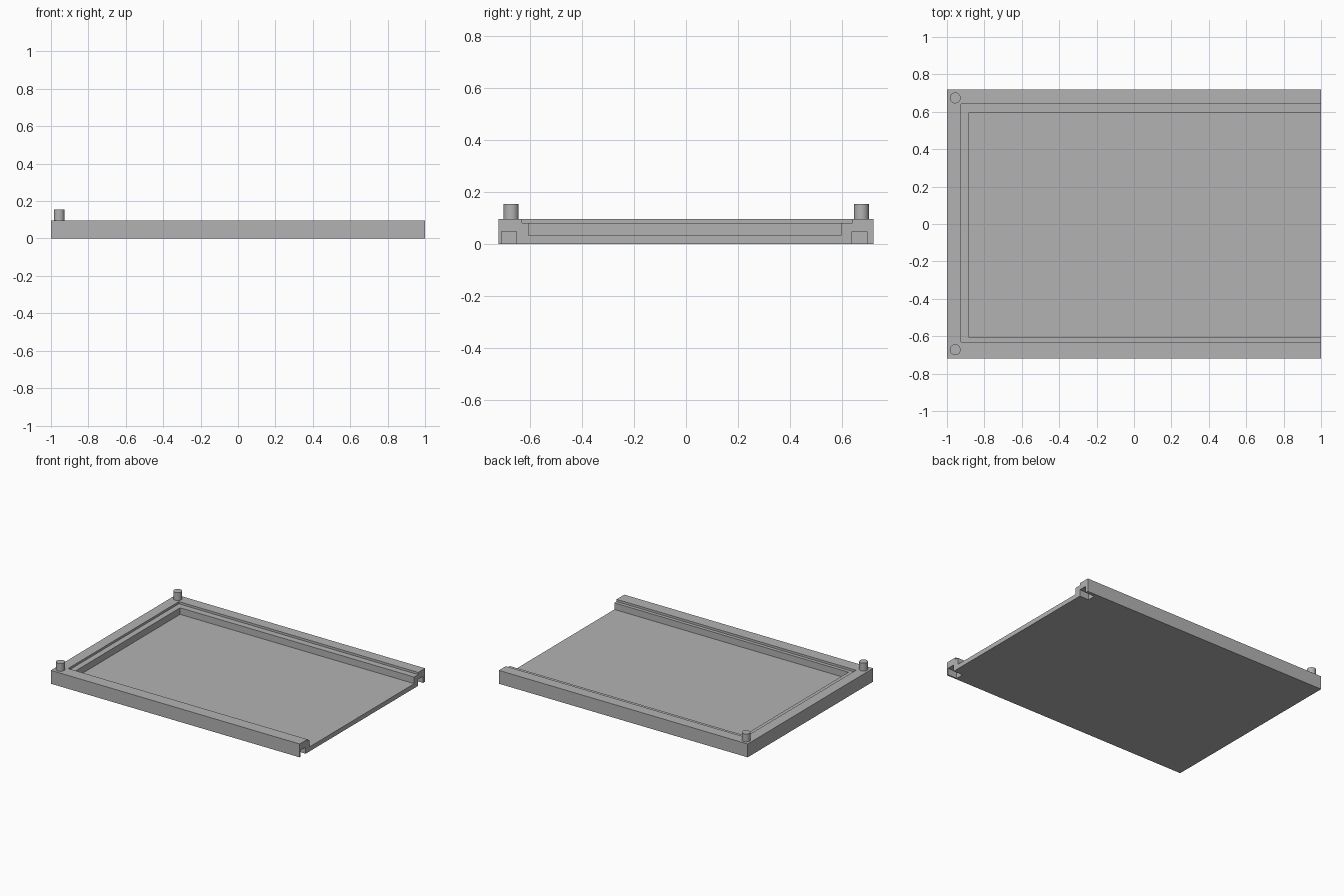
import bpy
import math

cube = bpy.data.objects.get("Cube")
if cube:
    bpy.data.objects.remove(cube, do_unlink=True)

grey = bpy.data.materials.new("Mid grey")
grey.use_nodes = True
COLOUR = (0.45, 0.45, 0.45, 1)
grey.diffuse_color = COLOUR
grey.node_tree.nodes["Principled BSDF"].inputs["Base Color"].default_value = COLOUR

TOP = 0.097      # rim height
LEDGE = 0.081    # height of the stepped ledge
FLOOR = 0.033    # height of the tray floor
PIN_TOP = 0.154


def box(name, x, y, z):
    """Axis-aligned box from three (low, high) ranges."""
    bpy.ops.mesh.primitive_cube_add(size=1)
    obj = bpy.context.object
    obj.name = name
    spans = (x, y, z)
    for v in obj.data.vertices:
        v.co = [hi if c > 0 else lo for c, (lo, hi) in zip(v.co, spans)]
    obj.data.materials.append(grey)
    return obj


def cut(target, cutter):
    """Subtract a box from the target and discard the box."""
    cutter.hide_render = True
    mod = target.modifiers.new("Cut", 'BOOLEAN')
    mod.operation = 'DIFFERENCE'
    mod.solver = 'EXACT'
    mod.object = cutter
    bpy.context.view_layer.objects.active = target
    bpy.ops.object.modifier_apply(modifier=mod.name)
    bpy.data.objects.remove(cutter, do_unlink=True)


# Tray: solid slab with a stepped recess that is open at one end
tray = box("tray", (-1, 1), (-0.72, 0.72), (0, TOP))
cut(tray, box("ledge_cutter", (-0.924, 1.2), (-0.631, 0.641), (LEDGE, 0.3)))
cut(tray, box("recess_cutter", (-0.882, 1.2), (-0.606, 0.595), (FLOOR, 0.3)))

# Pin slots in the underside of the open rail ends
for y in (-0.68, 0.667):
    cut(tray, box("slot_cutter", (0.925, 1.2), (y - 0.029, y + 0.029), (-0.1, 0.048)))

# Locating pins on the closed end corners
for name, y in (("front_pin", -0.672), ("back_pin", 0.674)):
    base = TOP - 0.01
    bpy.ops.mesh.primitive_cylinder_add(
        vertices=40, radius=0.029, depth=PIN_TOP - base,
        location=(-0.956, y, (PIN_TOP + base) / 2))
    pin = bpy.context.object
    pin.name = name
    pin.data.materials.append(grey)
    bpy.ops.object.shade_smooth_by_angle(angle=math.radians(30))
